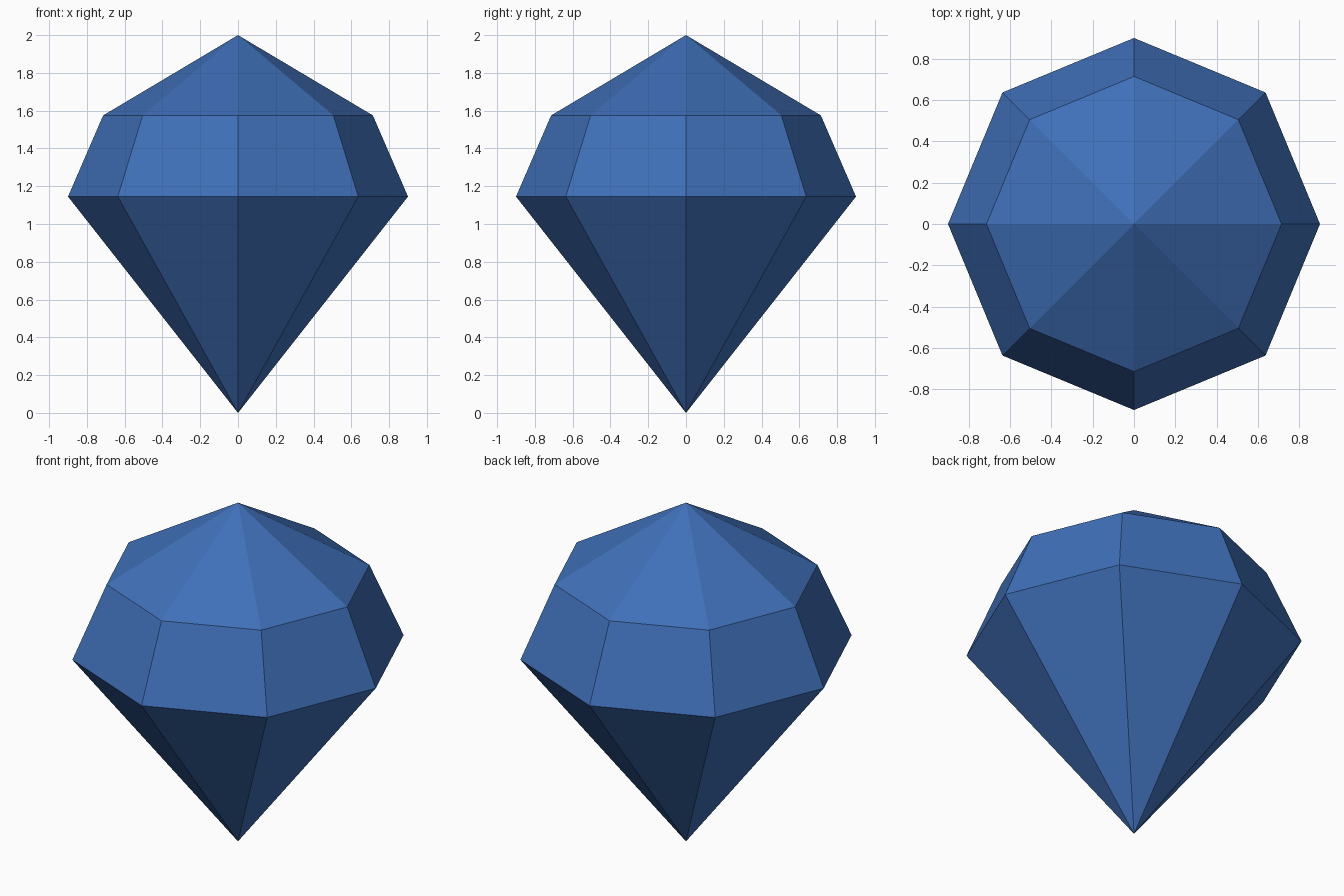
import bpy, bmesh, math

if "Cube" in bpy.data.objects:
    bpy.data.objects.remove(bpy.data.objects["Cube"])

SIDES = 8

# Single blue gem material
blue = bpy.data.materials.new("gem blue")
blue.diffuse_color = (0.05, 0.16, 0.48, 1.0)
blue.use_nodes = True
blue.node_tree.nodes["Principled BSDF"].inputs["Base Color"].default_value = blue.diffuse_color

bm = bmesh.new()


def ring(radius, z):
    """Octagon of vertices with corners on the axes."""
    return [bm.verts.new((radius * math.cos(i * math.tau / SIDES),
                          radius * math.sin(i * math.tau / SIDES), z))
            for i in range(SIDES)]


# Profile: bottom tip, girdle, crown edge, top tip
bottom = bm.verts.new((0, 0, 0))
girdle = ring(0.90, 1.145)
crown = ring(0.714, 1.575)
top = bm.verts.new((0, 0, 2))

# Facets: pavilion, bevelled crown band, shallow cap
for i in range(SIDES):
    j = (i + 1) % SIDES
    bm.faces.new((bottom, girdle[j], girdle[i]))
    bm.faces.new((girdle[i], girdle[j], crown[j], crown[i]))
    bm.faces.new((crown[i], crown[j], top))

bmesh.ops.recalc_face_normals(bm, faces=bm.faces[:])
mesh = bpy.data.meshes.new("gem")
bm.to_mesh(mesh)
bm.free()
mesh.materials.append(blue)
gem = bpy.data.objects.new("gem", mesh)
bpy.context.collection.objects.link(gem)
